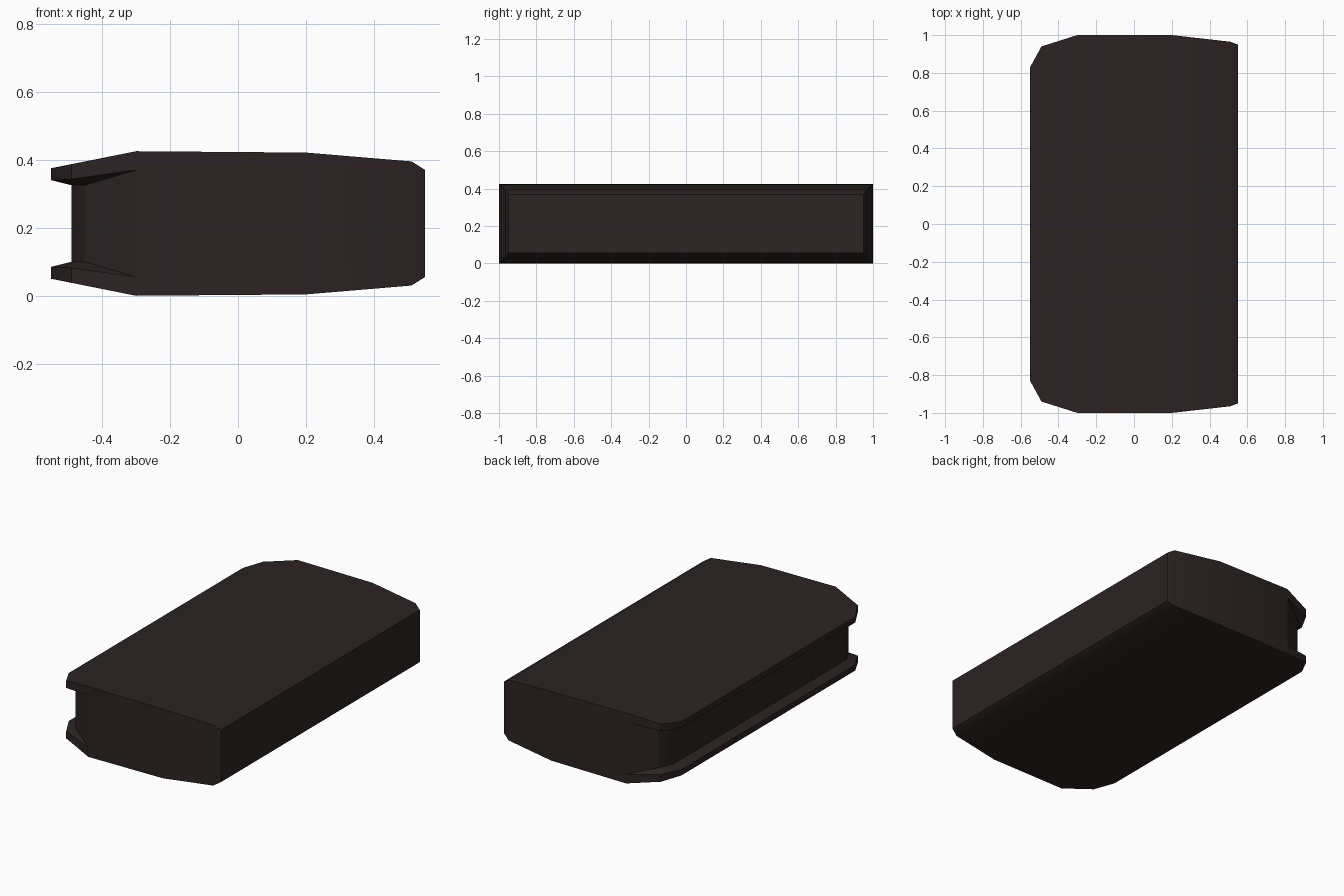
import bpy, bmesh, math

if "Cube" in bpy.data.objects:
    bpy.data.objects.remove(bpy.data.objects["Cube"])

H = 0.425  # full height; shape is mirrored about mid height

mat = bpy.data.materials.new("dark brown")
mat.diffuse_color = (0.026, 0.0165, 0.0165, 1)
mat.use_nodes = True
mat.node_tree.nodes["Principled BSDF"].inputs["Base Color"].default_value = mat.diffuse_color

# Half outlines (x, y, z) from the flat end to the grooved end
skin = [(.55, .95, .37), (.51, .965, .395), (.2, 1, .421),
        (-.3, 1, .425), (-.49, .94, .387), (-.55, .83, .375)]
lip_edge = [(.55, .95, .325), (.51, .965, .325), (.2, 1, .325),
            (-.3, 1, .37), (-.49, .94, .343), (-.55, .83, .34)]
groove = [(.55, .95, .325), (.51, .965, .325), (.2, 1, .325),
          (-.3, 1, .37), (-.45, .91, .325), (-.49, .83, .325)]
upper = [groove, lip_edge, skin]
lower = [[(x, y, H - z) for x, y, z in layer] for layer in reversed(upper)]
layers = lower + upper

bm = bmesh.new()
# grid[side][layer][station]
grid = [[[bm.verts.new((x, s * y, z)) for x, y, z in layer] for layer in layers]
        for s in (1, -1)]
a, b = grid
n, last = len(layers), len(skin) - 1
for i in range(n - 1):
    # side walls, lips and groove corners
    for g in grid:
        for k in range(last):
            bm.faces.new((g[i][k], g[i][k + 1], g[i + 1][k + 1], g[i + 1][k]))
    # flat end and grooved end
    for k in (0, last):
        bm.faces.new((a[i][k], b[i][k], b[i + 1][k], a[i + 1][k]))
# top and bottom skins
for i in (0, n - 1):
    for k in range(last):
        bm.faces.new((a[i][k], b[i][k], b[i][k + 1], a[i][k + 1]))
bmesh.ops.remove_doubles(bm, verts=bm.verts[:], dist=1e-4)
bmesh.ops.recalc_face_normals(bm, faces=bm.faces[:])

mesh = bpy.data.meshes.new("grooved_block")
bm.to_mesh(mesh)
bm.free()
mesh.materials.append(mat)
obj = bpy.data.objects.new("grooved_block", mesh)
bpy.context.collection.objects.link(obj)
bpy.context.view_layer.objects.active = obj
obj.select_set(True)
bpy.ops.object.shade_smooth_by_angle(angle=math.radians(30))
